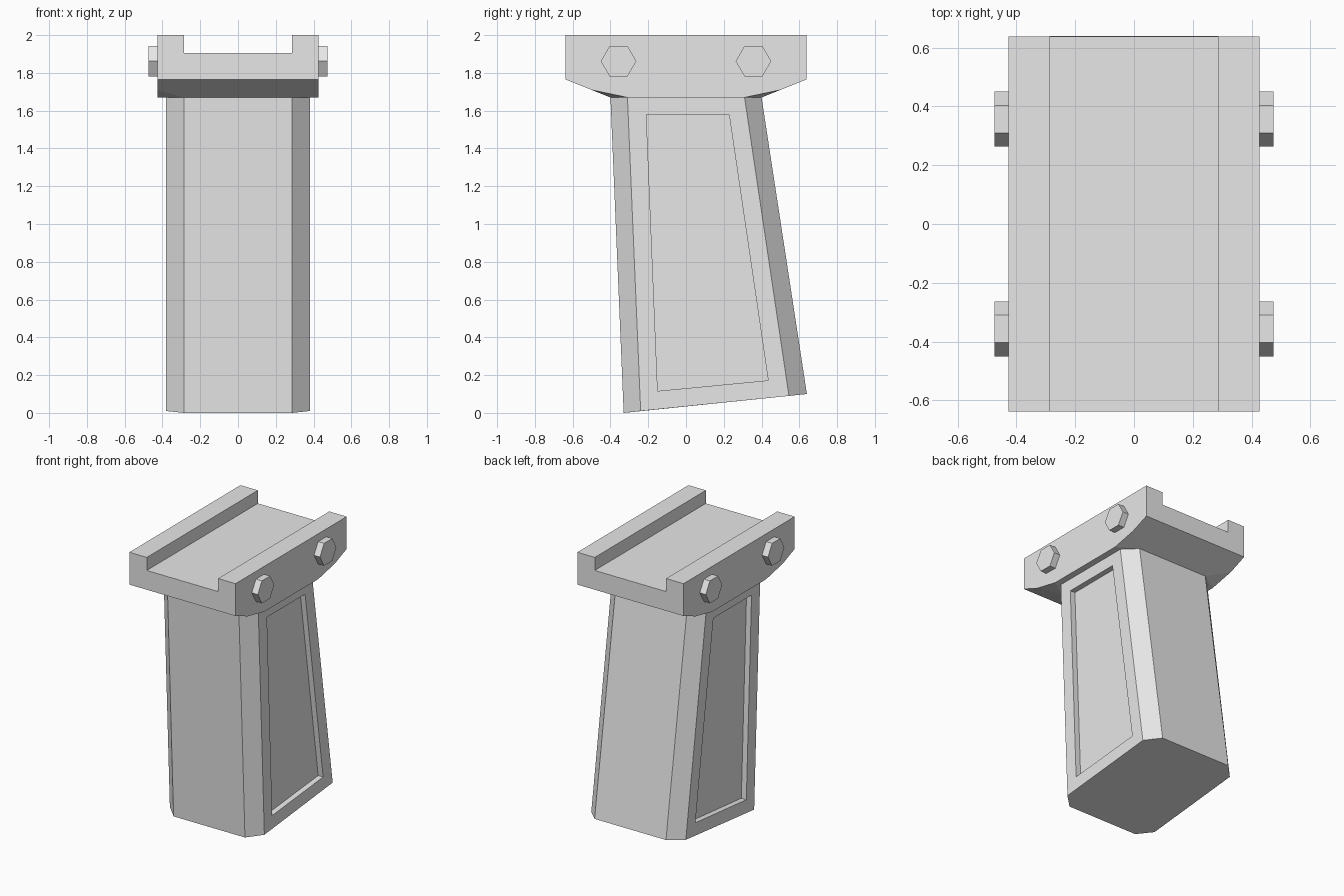
import bpy, bmesh
from math import radians, cos, sin

if "Cube" in bpy.data.objects:
    bpy.data.objects.remove(bpy.data.objects["Cube"], do_unlink=True)

grey = bpy.data.materials.new("plain_grey")
grey.use_nodes = True
grey.diffuse_color = (0.8, 0.8, 0.8, 1)
grey.node_tree.nodes["Principled BSDF"].inputs["Base Color"].default_value = (0.8, 0.8, 0.8, 1)


def finish(name, bm):
    bmesh.ops.recalc_face_normals(bm, faces=bm.faces)
    mesh = bpy.data.meshes.new(name)
    bm.to_mesh(mesh)
    bm.free()
    mesh.materials.append(grey)
    obj = bpy.data.objects.new(name, mesh)
    bpy.context.collection.objects.link(obj)
    return obj


def bridge(bm, loop_a, loop_b, skip=()):
    n = len(loop_a)
    for i in range(n):
        if i not in skip:
            j = (i + 1) % n
            bm.faces.new((loop_a[i], loop_a[j], loop_b[j], loop_b[i]))


# Grip: chamfered raked column with a recessed panel on each side
WIDE, FLAT, DEPTH = 0.38, 0.287, 0.04
top = [(-0.40, 1.67), (-0.31, 1.67), (0.31, 1.67), (0.40, 1.67)]
bottom = [(-0.33, 0.0), (-0.24, 0.01), (0.545, 0.09), (0.64, 0.1)]
panel = [(-0.21, 1.58), (0.228, 1.58), (0.435, 0.172), (-0.15, 0.116)]


def ring(bm, row):
    xs = (FLAT, WIDE, WIDE, FLAT)
    right = [bm.verts.new((-x, *p)) for x, p in zip(xs, row)]
    left = [bm.verts.new((x, *p)) for x, p in zip(xs, row)]
    return right + left[::-1]


bm = bmesh.new()
upper, lower = ring(bm, top), ring(bm, bottom)
bridge(bm, upper, lower, skip=(1, 5))
bm.faces.new(upper)
bm.faces.new(lower)
for side, a, b in ((-1, 1, 2), (1, 6, 5)):
    border = [upper[a], upper[b], lower[b], lower[a]]
    rim = [bm.verts.new((side * WIDE, *p)) for p in panel]
    floor = [bm.verts.new((side * (WIDE - DEPTH), *p)) for p in panel]
    bridge(bm, border, rim)
    bridge(bm, rim, floor)
    bm.faces.new(floor)
finish("grip", bm)

# Rail mount: block with a tapered underside and clipped lower corners
HALF, END, KNEE, BASE = 0.427, 0.638, 1.765, 1.67
clip_z = BASE + (KNEE - BASE) * (0.50 - 0.40) / (END - 0.40)
quarter = [(HALF, END, 2.0), (HALF, END, KNEE), (HALF, 0.50, clip_z),
           (HALF, 0.31, BASE), (FLAT, 0.40, BASE)]
bm = bmesh.new()
for sx in (-1, 1):
    for sy in (-1, 1):
        for x, y, z in quarter:
            bm.verts.new((sx * x, sy * y, z))
bmesh.ops.convex_hull(bm, input=bm.verts)
bmesh.ops.dissolve_limit(bm, angle_limit=radians(1), verts=bm.verts, edges=bm.edges)
mount = finish("rail_mount", bm)

# Channel along the top of the mount
bm = bmesh.new()
bmesh.ops.create_cube(bm, size=1)
bmesh.ops.scale(bm, vec=(2 * FLAT, 2, 0.4), verts=bm.verts)
bmesh.ops.translate(bm, vec=(0, 0, 2.105), verts=bm.verts)
cutter = finish("channel_cutter", bm)
cutter.hide_render = True
cut = mount.modifiers.new("channel", "BOOLEAN")
cut.operation, cut.solver, cut.object = "DIFFERENCE", "EXACT", cutter
bpy.context.view_layer.objects.active = mount
bpy.ops.object.modifier_apply(modifier=cut.name)
bpy.data.objects.remove(cutter, do_unlink=True)

# Hexagonal bolt heads
for sx, side in ((-1, "right"), (1, "left")):
    for y, end in ((-0.357, "front"), (0.357, "back")):
        bm = bmesh.new()
        rings = []
        for x in (0.41, 0.475):
            rings.append([bm.verts.new((sx * x, y + 0.094 * cos(radians(60 * i)),
                                        1.862 + 0.094 * sin(radians(60 * i)))) for i in range(6)])
            bm.faces.new(rings[-1])
        bridge(bm, *rings)
        finish(f"bolt_{end}_{side}", bm)
